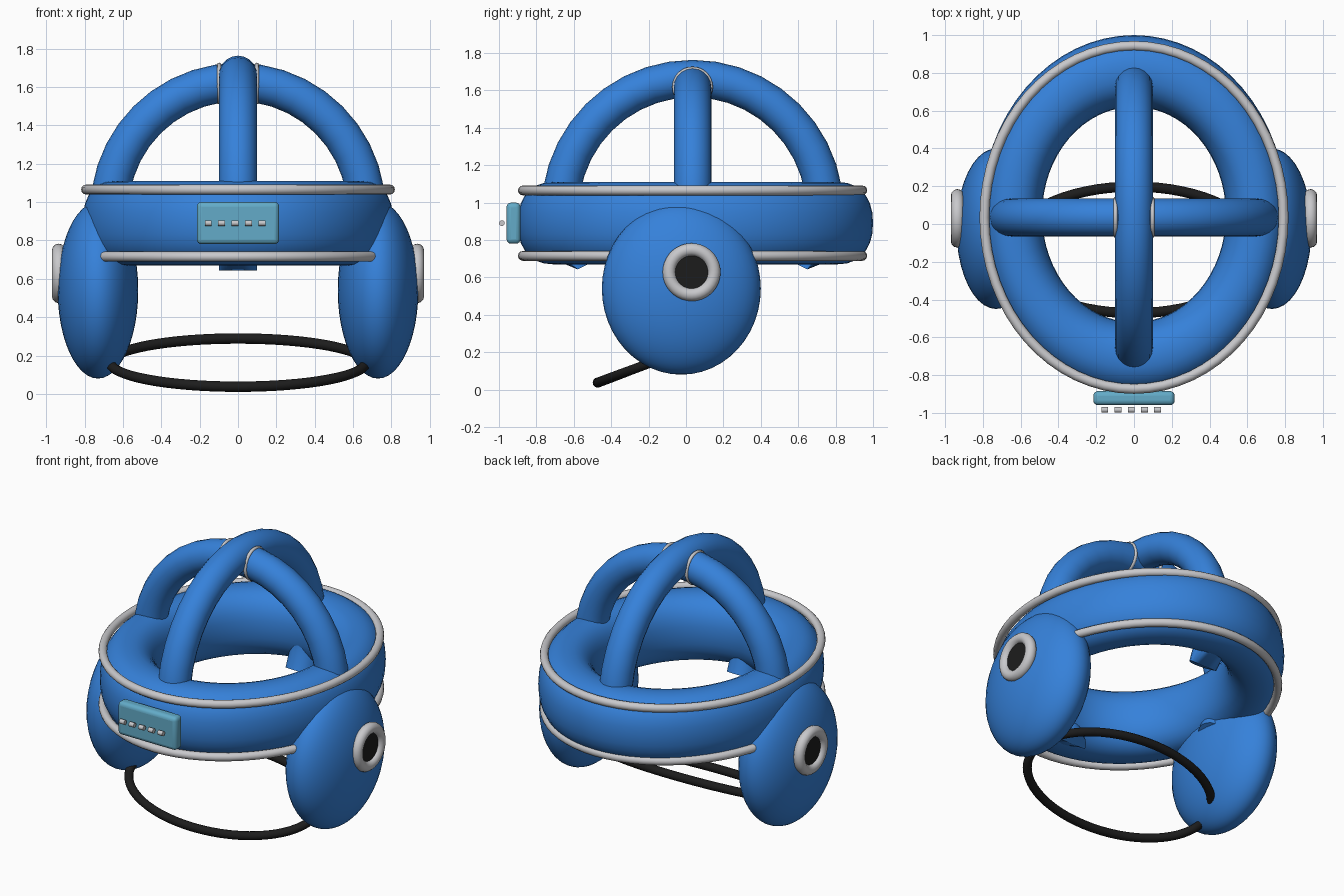
import bpy, bmesh, math
from mathutils import Vector

if "Cube" in bpy.data.objects:
    bpy.data.objects.remove(bpy.data.objects["Cube"])


def material(name, rgb):
    m = bpy.data.materials.new(name)
    m.diffuse_color = (*rgb, 1)
    m.use_nodes = True
    m.node_tree.nodes["Principled BSDF"].inputs["Base Color"].default_value = m.diffuse_color
    return m


BLUE = material("blue_padding", (0.036, 0.22, 0.70))
WHITE = material("pale_grey_trim", (0.58, 0.58, 0.60))
BLACK = material("black_rubber", (0.012, 0.012, 0.012))
TEAL = material("light_teal", (0.125, 0.41, 0.58))


def finish(ob, name, mat, angle=50):
    ob.name = name
    ob.data.materials.clear()
    ob.data.materials.append(mat)
    bpy.ops.object.select_all(action='DESELECT')
    ob.select_set(True)
    bpy.context.view_layer.objects.active = ob
    bpy.ops.object.shade_smooth_by_angle(angle=math.radians(angle))
    return ob


def loft(name, rings, mat, closed):
    """Skin a list of vertex rings; loops round when closed, else caps the ends."""
    bm = bmesh.new()
    vs = [[bm.verts.new(p) for p in r] for r in rings]
    n, k = len(vs), len(vs[0])
    for i in range(n if closed else n - 1):
        a, b = vs[i], vs[(i + 1) % n]
        for j in range(k):
            bm.faces.new((a[j], a[(j + 1) % k], b[(j + 1) % k], b[j]))
    if not closed:
        bm.faces.new(vs[0])
        bm.faces.new(vs[-1])
    bmesh.ops.recalc_face_normals(bm, faces=bm.faces[:])
    me = bpy.data.meshes.new(name)
    bm.to_mesh(me)
    bm.free()
    ob = bpy.data.objects.new(name, me)
    bpy.context.collection.objects.link(ob)
    return finish(ob, name, mat)


def oval(name, center, a, b, r, mat, slope=0.0, n=64, k=12):
    """Round tube along a horizontal oval, rising with y by slope."""
    rings = []
    for i in range(n):
        t = math.tau * i / n
        out = Vector((math.cos(t) / a, math.sin(t) / b, 0)).normalized()
        c = Vector(center) + Vector((a * math.cos(t), b * math.sin(t), slope * b * math.sin(t)))
        rings.append([c + out * r * math.cos(s) + Vector((0, 0, r * math.sin(s)))
                      for s in (math.tau * j / k for j in range(k))])
    return loft(name, rings, mat, True)


def arch(name, R, along, across, r=0.1, n=26, k=20):
    """Padded hoop over the head; ends pass through the headband."""
    along, across, up = Vector(along), Vector(across), Vector((0, 0, 1))
    c = Vector((0, 0.035, 0.955))
    end = math.radians(27)
    rings = []
    for i in range(n + 1):
        t = -end + (math.pi + 2 * end) * i / n
        d = along * math.cos(t) + up * math.sin(t)
        ring = []
        for j in range(k):
            s = math.tau * j / k
            off = r * math.cos(s)
            if i in (0, n):
                off = min(off, -0.02)
            ring.append(c + d * (R + off) + across * r * math.sin(s))
        rings.append(ring)
    return loft(name, rings, BLUE, False)


def spow(v, e):
    return math.copysign(abs(v) ** e, v)


# padded headband: thick oval ring with a slightly squared section
rings = []
for i in range(64):
    t = math.tau * i / 64
    ring = []
    for j in range(28):
        s = math.tau * j / 28
        d = 0.76 + 0.19 * spow(math.cos(s), 0.88)
        ring.append((0.853 * d * math.cos(t), 0.05 + d * math.sin(t),
                     0.89 + 0.22 * spow(math.sin(s), 0.88)))
    rings.append(ring)
loft("headband", rings, BLUE, True)

# piping around the headband
oval("upper_piping", (0, 0.035, 1.065), 0.792, 0.908, 0.026, WHITE)
oval("lower_piping", (0, 0.035, 0.715), 0.792, 0.908, 0.026, WHITE)

# crossing hoops
arch("front_back_hoop", 0.708, (0, 1, 0), (1, 0, 0))
arch("side_hoop", 0.67, (1, 0, 0), (0, 1, 0))

# tilted chin strap
oval("chin_strap", (0, -0.137, 0.163), 0.665, 0.335, 0.027, BLACK, slope=0.375)

for side, word in ((-1, "left"), (1, "right")):
    # seam ring where the side hoop meets the other hoop
    bpy.ops.mesh.primitive_torus_add(location=(side * 0.098, 0.035, 1.618), rotation=(0, math.pi / 2, 0),
                                     major_radius=0.098, minor_radius=0.011,
                                     major_segments=32, minor_segments=8)
    finish(bpy.context.object, word + "_hoop_seam", WHITE)

    # ear pad
    bpy.ops.mesh.primitive_uv_sphere_add(segments=40, ring_count=24, radius=1,
                                         location=(side * 0.73, -0.025, 0.54))
    bpy.context.object.scale = (0.21, 0.425, 0.46)
    finish(bpy.context.object, word + "_ear_pad", BLUE)

    # ear hole rim and its dark centre
    bpy.ops.mesh.primitive_torus_add(location=(side * 0.935, 0.03, 0.628), rotation=(0, math.pi / 2, 0),
                                     major_radius=0.12, minor_radius=0.035,
                                     major_segments=36, minor_segments=12)
    finish(bpy.context.object, word + "_ear_rim", WHITE)
    bpy.ops.mesh.primitive_cylinder_add(vertices=32, radius=0.1, depth=0.06,
                                        location=(side * 0.915, 0.03, 0.628), rotation=(0, math.pi / 2, 0))
    finish(bpy.context.object, word + "_ear_hole", BLACK)

# front badge plate
bpy.ops.mesh.primitive_cube_add(size=1, location=(0, -0.922, 0.89))
badge = bpy.context.object
badge.scale = (0.43, 0.075, 0.22)
bpy.ops.object.transform_apply(location=False, rotation=False, scale=True)
bev = badge.modifiers.new("rounding", 'BEVEL')
bev.width, bev.segments = 0.025, 4
finish(badge, "front_badge", TEAL)

# row of small pins in front of the badge
for i in range(5):
    bpy.ops.mesh.primitive_cylinder_add(vertices=12, radius=0.015, depth=0.036,
                                        location=(-0.155 + 0.07 * i, -0.984, 0.89),
                                        rotation=(0, math.pi / 2, 0))
    finish(bpy.context.object, "badge_pin_%d" % (i + 1), WHITE)
